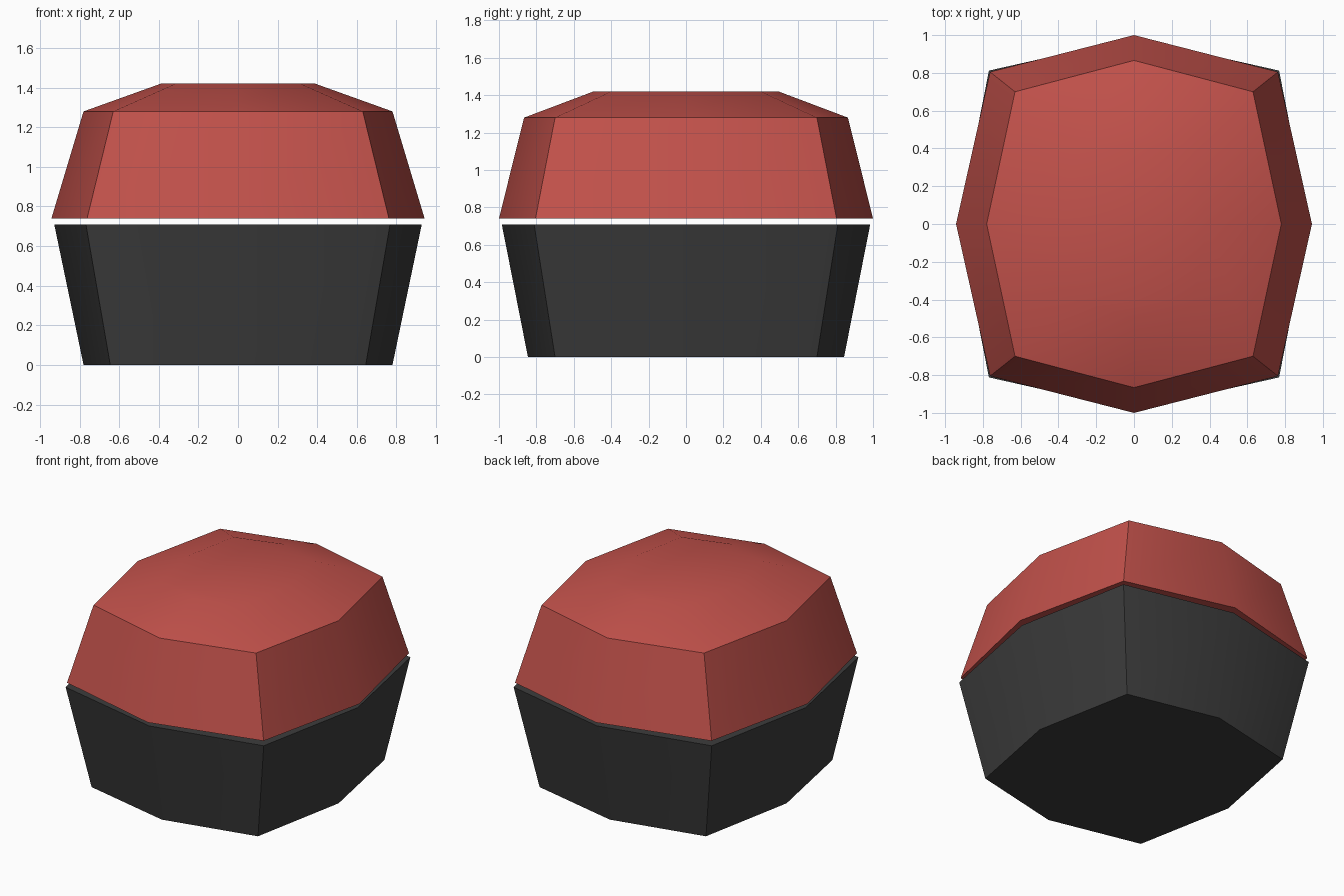
import bpy, bmesh, math

if "Cube" in bpy.data.objects:
    bpy.data.objects.remove(bpy.data.objects["Cube"])


def material(name, rgb):
    m = bpy.data.materials.new(name)
    m.diffuse_color = (*rgb, 1)
    m.use_nodes = True
    m.node_tree.nodes["Principled BSDF"].inputs["Base Color"].default_value = m.diffuse_color
    return m


def ring(bm, z, mid_x, mid_y, cor_x, cor_y):
    """Eight-sided bulging rectangle at height z."""
    pts = [(mid_x, 0), (cor_x, cor_y), (0, mid_y), (-cor_x, cor_y),
           (-mid_x, 0), (-cor_x, -cor_y), (0, -mid_y), (cor_x, -cor_y)]
    return [bm.verts.new((x, y, z)) for x, y in pts]


def loft(name, sections, mat):
    """Closed solid through a stack of rings, bottom to top."""
    bm = bmesh.new()
    rings = [ring(bm, *s) for s in sections]
    for a, b in zip(rings, rings[1:]):
        for i in range(8):
            j = (i + 1) % 8
            bm.faces.new((a[i], a[j], b[j], b[i]))
    bm.faces.new(rings[0][::-1])
    bm.faces.new(rings[-1])
    mesh = bpy.data.meshes.new(name)
    bm.to_mesh(mesh)
    bm.free()
    mesh.materials.append(mat)
    obj = bpy.data.objects.new(name, mesh)
    bpy.context.collection.objects.link(obj)
    bpy.ops.object.select_all(action='DESELECT')
    obj.select_set(True)
    bpy.context.view_layer.objects.active = obj
    bpy.ops.object.shade_smooth_by_angle(angle=math.radians(30))
    return obj


# Tapered container: z, side middles (x, y), corners (x, y)
loft("container", [(0, 0.78, 0.845, 0.645, 0.70),
                   (0.71, 0.928, 0.985, 0.768, 0.812)],
     material("charcoal", (0.045, 0.045, 0.045)))

# Lid floating just above it, with a shallow domed top
loft("lid", [(0.74, 0.942, 1.0, 0.762, 0.805),
             (1.28, 0.78, 0.866, 0.63, 0.70),
             (1.42, 0.39, 0.495, 0.315, 0.40)],
     material("brick red", (0.54, 0.083, 0.07)))
